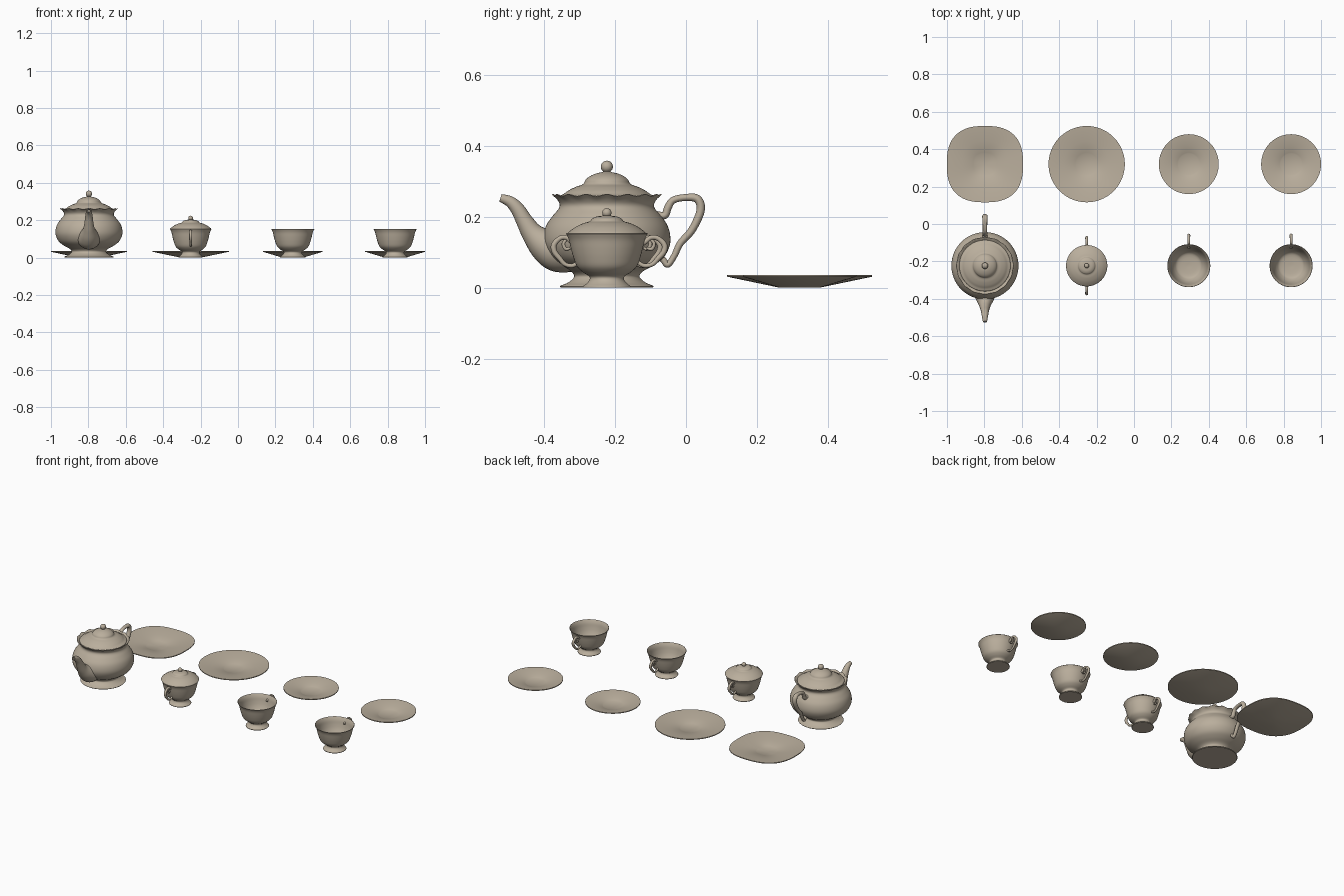
import bpy, bmesh, math
from mathutils import Vector

cube = bpy.data.objects.get("Cube")
if cube:
    bpy.data.objects.remove(cube)

china = bpy.data.materials.new("warm_grey_china")
china.use_nodes = True
COLOUR = (0.49, 0.425, 0.335, 1)
china.diffuse_color = COLOUR
china.node_tree.nodes["Principled BSDF"].inputs["Base Color"].default_value = COLOUR

FRONT_Y, BACK_Y = -0.223, 0.32
COLUMNS = [-0.797, -0.253, 0.293, 0.84]


def smooth_path(points, steps=5):
    """Catmull-Rom through the points; repeat a point to make a corner."""
    p = [Vector(q) for q in points]
    p = [p[0]] + p + [p[-1]]
    out = []
    for a, b, c, d in zip(p, p[1:], p[2:], p[3:]):
        if (b - c).length < 1e-6:
            continue
        for i in range(steps):
            t = i / steps
            out.append(0.5 * (2 * b + (c - a) * t + (2 * a - 5 * b + 4 * c - d) * t * t
                              + (3 * b - a - 3 * c + d) * t ** 3))
    return out + [p[-1]]


def finish(bm, name, location):
    bmesh.ops.remove_doubles(bm, verts=bm.verts, dist=1e-5)
    bmesh.ops.recalc_face_normals(bm, faces=bm.faces)
    mesh = bpy.data.meshes.new(name)
    bm.to_mesh(mesh)
    bm.free()
    mesh.materials.append(china)
    obj = bpy.data.objects.new(name, mesh)
    obj.location = location
    bpy.context.collection.objects.link(obj)
    bpy.ops.object.select_all(action='DESELECT')
    obj.select_set(True)
    bpy.context.view_layer.objects.active = obj
    bpy.ops.object.shade_smooth_by_angle(angle=math.radians(40))
    return obj


def skin(bm, rings):
    n = len(rings[0])
    for a, b in zip(rings, rings[1:]):
        for i in range(n):
            j = (i + 1) % n
            bm.faces.new((a[i], a[j], b[j], b[i]))


def lathe(name, x, y, profile, sides=64, power=2, wave=None, steps=4):
    """Turn (radius, z) points; wave = (z, reach, size, count) scallops a rim."""
    bm = bmesh.new()
    rings = []
    for r, z in smooth_path(profile, steps):
        ring = []
        for i in range(sides):
            a = math.tau * i / sides
            c, s = math.cos(a), math.sin(a)
            k = max(r, 0) / (abs(c) ** power + abs(s) ** power) ** (1 / power)
            dz = 0
            if wave:
                near = max(0, 1 - abs(z - wave[0]) / wave[1])
                dz = near * wave[2] * math.cos(wave[3] * a)
                k *= 1 + dz * 3
            ring.append(bm.verts.new((k * c, k * s, z + dz)))
        rings.append(ring)
    skin(bm, rings)
    return finish(bm, name, (x, y, 0))


def sweep(name, x, y, path, side=1, hollow=False, sides=14, flat=1.0):
    """Tube along (y, z, radius) points in the middle plane of a vessel."""
    bm = bmesh.new()
    pts = smooth_path(path, 6)
    rings = []
    for i, p in enumerate(pts):
        t = pts[min(i + 1, len(pts) - 1)] - pts[max(i - 1, 0)]
        normal = Vector((0, -t.y, t.x)).normalized()
        centre = Vector((0, p.x, p.y))
        ring = []
        for j in range(sides):
            a = math.tau * j / sides
            v = centre + p.z * (flat * math.cos(a) * Vector((1, 0, 0)) + math.sin(a) * normal)
            ring.append(bm.verts.new((v.x, v.y * side, v.z)))
        rings.append(ring)
    skin(bm, rings)
    bm.faces.new(rings[0])
    tip = bm.faces.new(rings[-1])
    bmesh.ops.recalc_face_normals(bm, faces=bm.faces)
    if hollow:
        bmesh.ops.inset_region(bm, faces=[tip], thickness=0.003)
        bmesh.ops.inset_region(bm, faces=[tip], thickness=0.001, depth=-0.015)
    return finish(bm, name, (x, y, 0))


def knob(z, r):
    """Profile of a round finial centred at height z."""
    angles = [-60, -30, 0, 30, 60, 90]
    return [(r * math.cos(math.radians(a)), z + r * math.sin(math.radians(a))) for a in angles]


# Teapot body with flared foot, round belly and scalloped collar
tx = COLUMNS[0]
lathe("teapot_body", tx, FRONT_Y, [
    (0, 0), (0.129, 0), (0.129, 0), (0.131, 0.005), (0.112, 0.013), (0.097, 0.024), (0.092, 0.034),
    (0.103, 0.047), (0.132, 0.063), (0.16, 0.085), (0.176, 0.115), (0.179, 0.143),
    (0.171, 0.175), (0.152, 0.203), (0.136, 0.222), (0.133, 0.235), (0.14, 0.248),
    (0.153, 0.26), (0.153, 0.26), (0.149, 0.261), (0.132, 0.25), (0.115, 0.25)],
    sides=96, wave=(0.26, 0.018, 0.003, 16))

# Teapot lid and finial
lathe("teapot_lid", tx, FRONT_Y, [
    (0, 0.25), (0.136, 0.25), (0.136, 0.25), (0.136, 0.257), (0.122, 0.264), (0.108, 0.274), (0.088, 0.284),
    (0.067, 0.292), (0.06, 0.304), (0.048, 0.314), (0.03, 0.322), (0.012, 0.326),
    (0.01, 0.33)] + knob(0.341, 0.017))

# Teapot spout
sweep("teapot_spout", tx, FRONT_Y, [
    (-0.09, 0.105, 0.06), (-0.14, 0.108, 0.063), (-0.175, 0.122, 0.049), (-0.208, 0.151, 0.032),
    (-0.231, 0.186, 0.024), (-0.25, 0.219, 0.02), (-0.272, 0.242, 0.016),
    (-0.3, 0.253, 0.011)], hollow=True, sides=24)

# Teapot handle with curled ends
sweep("teapot_handle", tx, FRONT_Y, [
    (0.14, 0.205, 0.011), (0.163, 0.204, 0.011), (0.172, 0.225, 0.011), (0.186, 0.246, 0.01),
    (0.22, 0.254, 0.01), (0.255, 0.25, 0.012), (0.264, 0.217, 0.012), (0.24, 0.163, 0.011),
    (0.207, 0.125, 0.01), (0.19, 0.09, 0.009), (0.172, 0.065, 0.009),
    (0.159, 0.078, 0.009), (0.145, 0.092, 0.008)], flat=1.2)

# Bowl shape shared by the sugar bowl and both cups
BOWL = [
    (0, 0), (0.066, 0), (0.066, 0), (0.067, 0.004), (0.057, 0.012), (0.049, 0.022), (0.05, 0.032),
    (0.068, 0.044), (0.084, 0.06), (0.094, 0.085), (0.101, 0.11), (0.107, 0.135),
    (0.115, 0.152), (0.115, 0.152), (0.112, 0.153), (0.103, 0.135), (0.097, 0.11),
    (0.089, 0.085), (0.076, 0.062), (0.056, 0.047), (0, 0.042)]
CUP_HANDLE = [
    (0.095, 0.12, 0.006), (0.108, 0.129, 0.007), (0.124, 0.141, 0.007), (0.144, 0.139, 0.007),
    (0.162, 0.121, 0.008), (0.16, 0.101, 0.008), (0.144, 0.082, 0.007),
    (0.128, 0.066, 0.006), (0.105, 0.062, 0.006), (0.085, 0.073, 0.006)]
CUP_CURL = [(0.122, 0.138, 0.004), (0.133, 0.124, 0.005), (0.126, 0.109, 0.005), (0.112, 0.112, 0.004)]


def handle(name, x, side, scale):
    for part, path in (("handle", CUP_HANDLE), ("handle_curl", CUP_CURL)):
        sweep(f"{name}_{part}", x, FRONT_Y, [(p[0] * scale, p[1], p[2]) for p in path],
              side, sides=12)


# Sugar bowl, its two handles and lid
sx = COLUMNS[1]
lathe("sugar_bowl", sx, FRONT_Y, [(r * 0.96, z) for r, z in BOWL])
handle("sugar_front", sx, -1, 0.92)
handle("sugar_back", sx, 1, 0.92)
lathe("sugar_lid", sx, FRONT_Y, [
    (0, 0.15), (0.109, 0.15), (0.109, 0.15), (0.109, 0.155), (0.1, 0.163), (0.085, 0.173), (0.065, 0.182),
    (0.048, 0.187), (0.042, 0.194), (0.03, 0.2), (0.012, 0.203), (0.008, 0.205)] + knob(0.211, 0.013))

# Two teacups
for side_name, x in zip(("right", "left"), COLUMNS[2:]):
    lathe(f"{side_name}_cup", x, FRONT_Y, BOWL)
    handle(f"{side_name}_cup", x, 1, 1.0)


# Plates: a rounded square, a large round one and two saucers
def plate(name, x, r, power=2):
    lathe(name, x, BACK_Y, [
        (0, 0), (0.056, 0), (r, 0.031), (r, 0.036), (r - 0.003, 0.036),
        (r * 0.6, 0.021), (0.062, 0.013), (0.056, 0.01), (0, 0.009)],
        sides=80, power=power, steps=1)


plate("square_plate", COLUMNS[0], 0.204, 2.57)
plate("large_plate", COLUMNS[1], 0.204)
plate("right_saucer", COLUMNS[2], 0.16)
plate("left_saucer", COLUMNS[3], 0.16)
